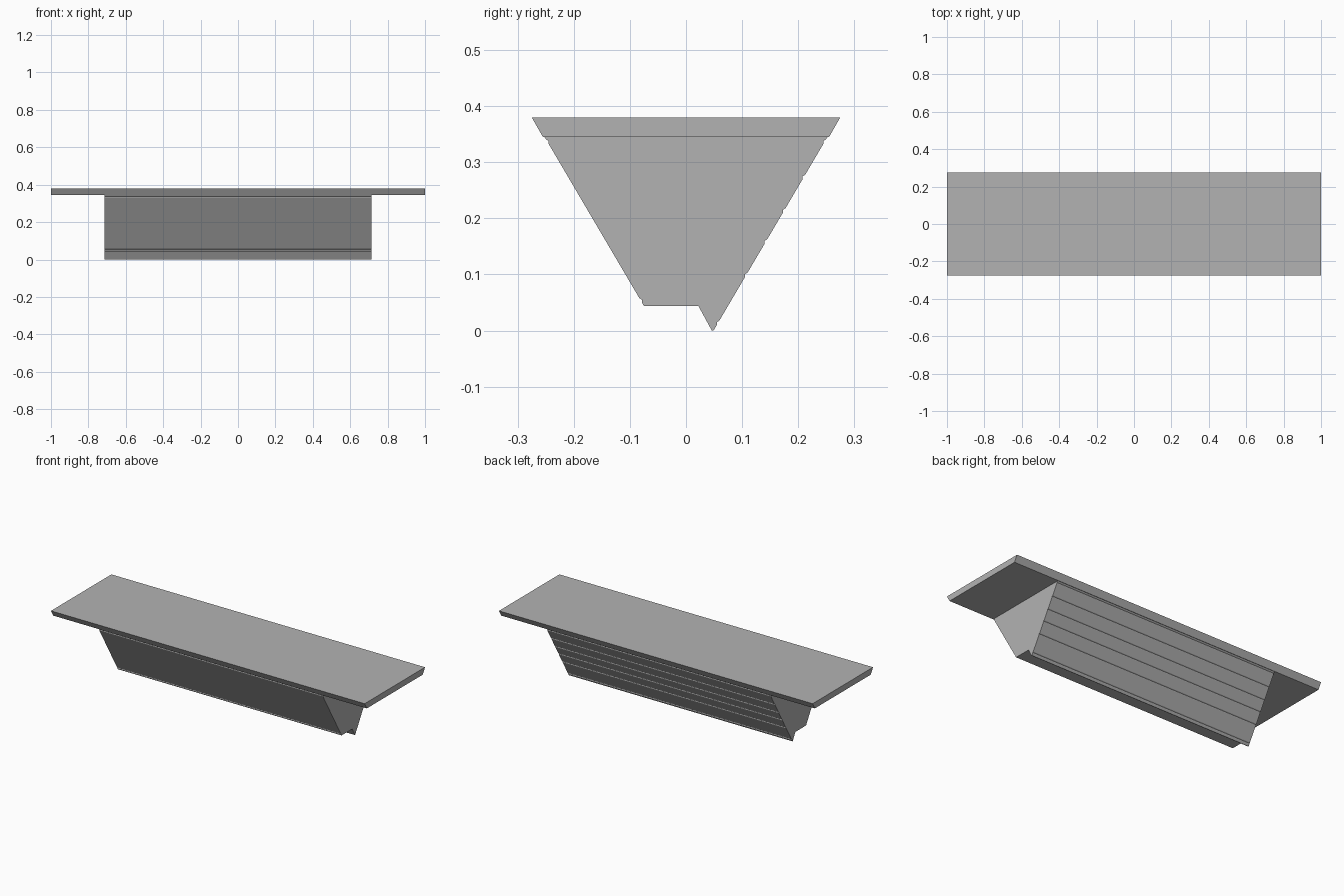
import bpy
import bmesh

cube = bpy.data.objects.get("Cube")
if cube:
    bpy.data.objects.remove(cube, do_unlink=True)

grey = bpy.data.materials.new("plain grey")
grey.use_nodes = True
colour = (0.45, 0.45, 0.45, 1)
grey.diffuse_color = colour
grey.node_tree.nodes["Principled BSDF"].inputs["Base Color"].default_value = colour


def prism(name, profile, half_length):
    """Extrude a (y, z) cross-section along x."""
    bm = bmesh.new()
    face = bm.faces.new([bm.verts.new((-half_length, y, z)) for y, z in profile])
    moved = bmesh.ops.extrude_face_region(bm, geom=[face], use_keep_orig=True)["geom"]
    verts = [v for v in moved if isinstance(v, bmesh.types.BMVert)]
    bmesh.ops.translate(bm, verts=verts, vec=(2 * half_length, 0, 0))
    bmesh.ops.recalc_face_normals(bm, faces=bm.faces)
    mesh = bpy.data.meshes.new(name)
    bm.to_mesh(mesh)
    bm.free()
    mesh.materials.append(grey)
    obj = bpy.data.objects.new(name, mesh)
    bpy.context.collection.objects.link(obj)
    return obj


def stepped_side(low, high, heights):
    """Points up a sloping side, with a small vertical ledge at each height."""
    slope = (high[0] - low[0]) / (high[1] - low[1])
    points = [low]
    for z in heights:
        y = low[0] + slope * (z - low[1])
        points += [(y, z), (y, z + 0.005), (y + slope * 0.008, z + 0.008)]
    return points + [high]


# Wide top slab with slanted long edges
prism("top_slab", [(-0.255, 0.345), (0.255, 0.345), (0.275, 0.38), (-0.275, 0.38)], 1.0)

# Tapered body: flat underside, pointed rear lip and ledged sloping sides
back = stepped_side((0.049, 0), (0.252, 0.345), [0.01, 0.096, 0.155, 0.21, 0.27, 0.333])
front = stepped_side((-0.075, 0.044), (-0.252, 0.345), [0.05, 0.333])
prism("tapered_body", [(0.022, 0.044), (0.046, 0)] + back + front[::-1], 0.713)
